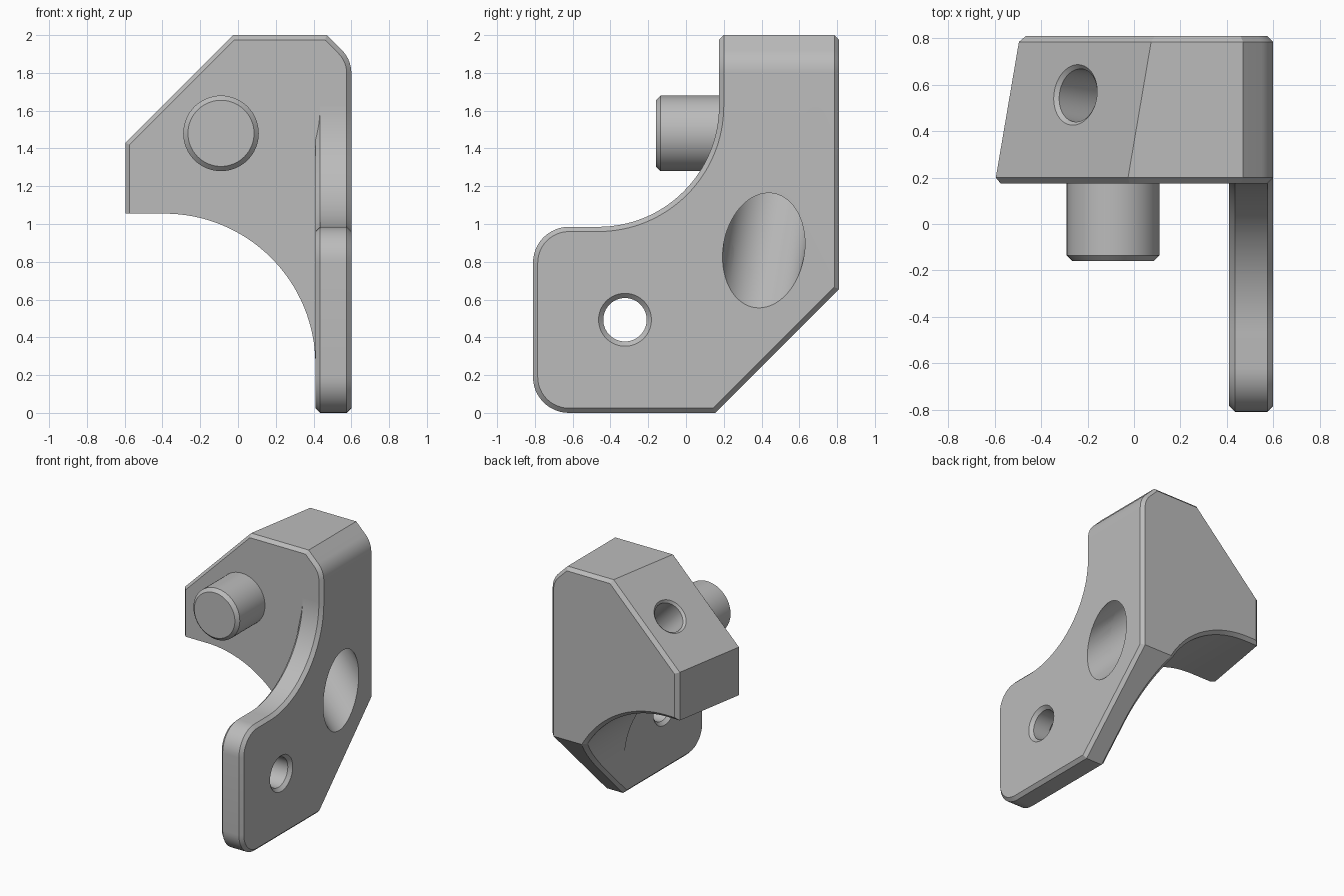
import bpy, bmesh
from math import sin, cos, pi, radians
from mathutils import Vector

cube = bpy.data.objects.get("Cube")
if cube:
    bpy.data.objects.remove(cube, do_unlink=True)

grey = bpy.data.materials.new("plain grey")
grey.use_nodes = True
grey.diffuse_color = (0.5, 0.5, 0.5, 1)
grey.node_tree.nodes["Principled BSDF"].inputs["Base Color"].default_value = (0.5, 0.5, 0.5, 1)

CHAMFER = 0.025
FRONT, BACK = 0.175, 0.81
INNER, OUTER = 0.41, 0.6
SHEAR = 0.17
DIAG_Y = 0.155          # where the diagonal underside starts at z = 0


def arc(cu, cv, r, start, end, n=12):
    angles = [radians(start + (end - start) * i / n) for i in range(n + 1)]
    return [(cu + r * cos(a), cv + r * sin(a)) for a in angles]


def prism(points, place, lo, hi):
    """Extrude a closed profile between two positions."""
    bm = bmesh.new()
    a, b = [[bm.verts.new(place(u, v, w)) for u, v in points] for w in (lo, hi)]
    bm.faces.new(a)
    bm.faces.new(b)
    for i in range(len(a)):
        j = (i + 1) % len(a)
        bm.faces.new((a[i], a[j], b[j], b[i]))
    bmesh.ops.recalc_face_normals(bm, faces=bm.faces)
    return bm


def chamfer(bm, edges):
    bmesh.ops.bevel(bm, geom=edges, offset=CHAMFER, offset_type='OFFSET',
                    segments=1, affect='EDGES', clamp_overlap=False)


def finish(bm, name):
    bmesh.ops.recalc_face_normals(bm, faces=bm.faces)
    mesh = bpy.data.meshes.new(name)
    bm.to_mesh(mesh)
    bm.free()
    mesh.materials.append(grey)
    obj = bpy.data.objects.new(name, mesh)
    bpy.context.collection.objects.link(obj)
    return obj


def lathe(name, profile, origin, axis, n=64):
    """Revolve (radius, distance) points about an axis, with flat ends."""
    turn = Vector(axis).to_track_quat('Z', 'Y')
    bm = bmesh.new()
    rings = [[bm.verts.new(Vector(origin) + turn @ Vector(
        (r * cos(2 * pi * i / n), r * sin(2 * pi * i / n), t))) for i in range(n)]
        for r, t in profile]
    bm.faces.new(rings[0])
    bm.faces.new(rings[-1])
    for a, b in zip(rings, rings[1:]):
        for i in range(n):
            j = (i + 1) % n
            bm.faces.new((a[i], a[j], b[j], b[i]))
    return finish(bm, name)


def activate(obj):
    bpy.ops.object.select_all(action='DESELECT')
    obj.select_set(True)
    bpy.context.view_layer.objects.active = obj


def cut(obj, cutter):
    mod = obj.modifiers.new("hole", 'BOOLEAN')
    mod.operation = 'DIFFERENCE'
    mod.solver = 'EXACT'
    mod.object = cutter
    activate(obj)
    bpy.ops.object.modifier_apply(modifier=mod.name)


# Main block: front profile with a large concave underside
outline = ([(-0.6, 1.055), (-0.6, 1.43), (-0.03, 2), (0.47, 2)]
           + arc(0.43, 1.8, 0.17, 45, 0, 8) + [(OUTER, 0), (INNER, 0)]
           + arc(-0.39, 0.255, 0.8, 0, 90, 32))
bm = prism(outline, lambda u, v, w: (u, w, v), FRONT, BACK)

# Slant the left end inward toward the back
for v in bm.verts:
    if v.co.x < -0.5 or (v.co.x < 0 and v.co.z > 1.9):
        v.co.x += SHEAR * (v.co.y - FRONT)

# Diagonal cut below the back
bmesh.ops.bisect_plane(bm, geom=bm.verts[:] + bm.edges[:] + bm.faces[:],
                       plane_co=(0, DIAG_Y, 0), plane_no=(0, 1, -1), clear_outer=True)
bmesh.ops.holes_fill(bm, edges=[e for e in bm.edges if e.is_boundary], sides=0)
bmesh.ops.recalc_face_normals(bm, faces=bm.faces)


def kind(face):
    n = face.normal
    if abs(n.y) > 0.9:
        return "front" if n.y < 0 else "back"
    if n.y > 0.5:
        return "diagonal"
    low = face.calc_center_median().z < 1.06 and n.x < 0.5
    return "under" if low else "side"


chamfered = [{"front", "side"}, {"back", "side"}, {"back", "under"},
             {"diagonal", "under"}, {"diagonal", "side"}]
chamfer(bm, [e for e in bm.edges if {kind(f) for f in e.link_faces} in chamfered])
block = finish(bm, "main_block")

# Side plate: its rear end is buried in the block
REAR, TOP = 0.5, 1.7
outline = (arc(-0.62, 0.19, 0.19, 180, 270) + [(DIAG_Y, 0), (REAR, REAR - DIAG_Y),
           (REAR, TOP), (FRONT, TOP)] + arc(-0.465, 1.625, 0.64, 0, -90, 32)
           + arc(-0.62, 0.795, 0.19, 90, 180))
bm = prism(outline, lambda u, v, w: (w, u, v), INNER, OUTER)


def buried(e):
    return all(v.co.y > REAR - 0.01 for v in e.verts) or all(v.co.z > TOP - 0.01 for v in e.verts)


chamfer(bm, [e for e in bm.edges
             if abs(e.verts[0].co.x - e.verts[1].co.x) < 0.001 and not buried(e)])
plate = finish(bm, "side_plate")

# Round pin on the front face
pin = lathe("front_pin", [(0.175, 0), (0.2, 0.025), (0.2, 0.37)], (-0.09, -0.16, 1.48), (0, 1, 0))

# Slanted counterbored hole, square to the sloping face
mouth = Vector((-0.255, 0.557, 1.715))
axis = Vector((1, -SHEAR, -1)).normalized()
bore = lathe("bore_cutter", [(0.175, -0.04), (0.115, 0.02), (0.115, 0.5),
                             (0.215, 0.5), (0.215, 1.7)], mouth, axis)
cut(block, bore)
cut(plate, bore)

# Chamfered hole through the plate
hole = lathe("plate_hole_cutter", [(0.15, 0.4), (0.15, INNER - 0.01), (0.115, INNER + 0.025),
                                   (0.115, OUTER - 0.025), (0.15, OUTER + 0.01)],
             (0, -0.323, 0.493), (1, 0, 0))
cut(plate, hole)

for cutter in (bore, hole):
    bpy.data.objects.remove(cutter, do_unlink=True)
for obj in (block, plate, pin):
    activate(obj)
    bpy.ops.object.shade_smooth_by_angle(angle=radians(25))
